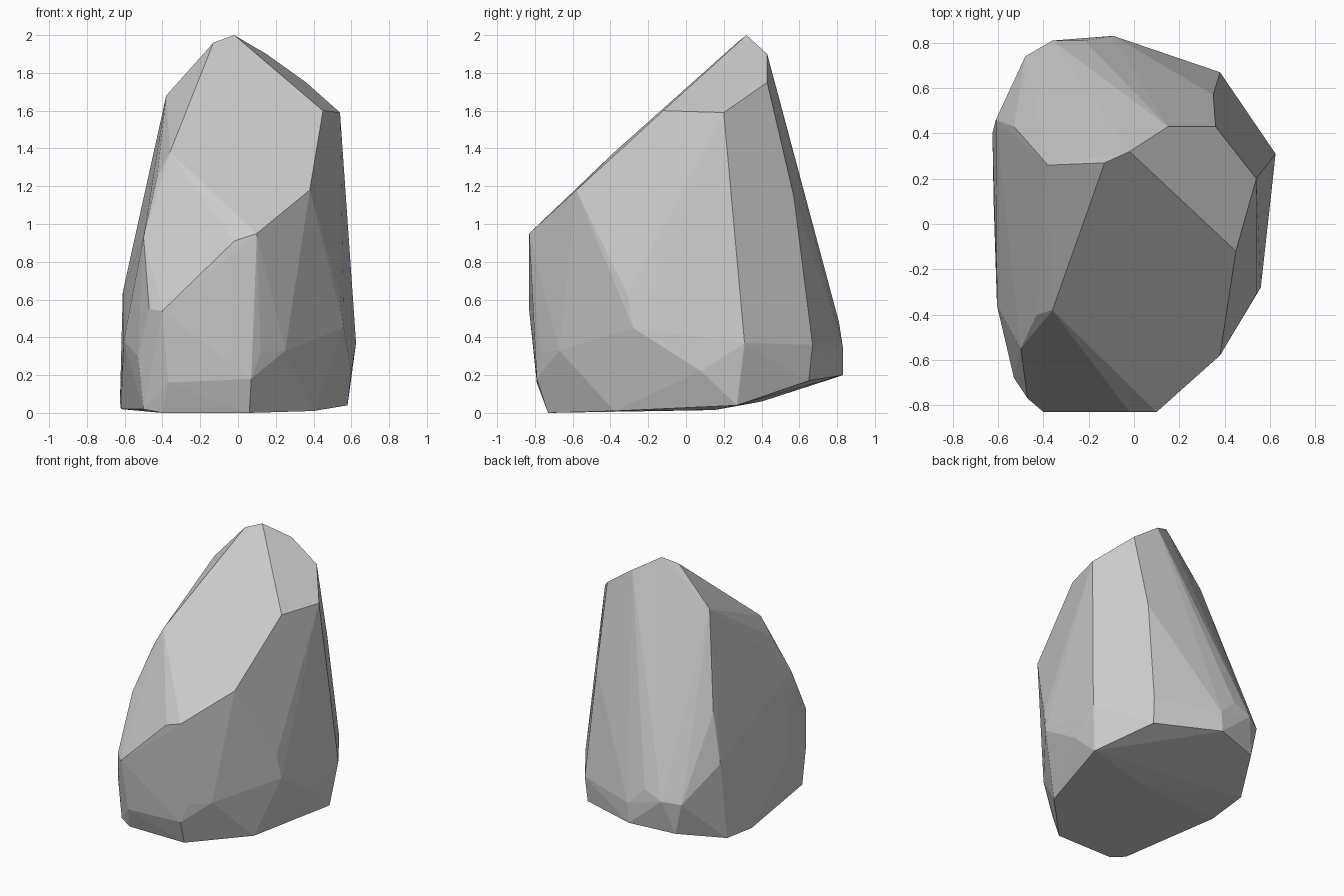
import bpy, bmesh, math

# Corners of the faceted boulder, grouped by height
summit = [(-.02, .32, 2), (-.13, .27, 1.96), (.15, .43, 1.9), (.36, .43, 1.75),
          (-.38, .26, 1.68), (.54, .2, 1.59), (.45, -.12, 1.6)]
shoulder = [(-.36, -.38, 1.38), (-.43, -.4, 1.24), (.38, -.58, 1.18), (.35, .57, 1.15),
            (.1, -.83, .95), (-.02, -.83, .91), (-.5, -.55, .93), (-.53, .43, 1.0)]
waist = [(-.61, .46, .64), (.6, .27, .73), (.54, -.31, .63), (-.4, -.83, .54),
         (-.47, -.77, .55), (.56, -.28, .45), (-.22, .81, .48), (-.36, .81, .42),
         (-.48, .74, .4)]
skirt = [(.625, .31, .37), (.38, .67, .36), (-.09, .83, .35), (-.605, -.36, .38),
         (.12, -.77, .32), (.25, -.67, .33), (.6, .08, .22), (-.53, -.68, .3),
         (.07, -.79, .18), (-.37, -.79, .16)]
base = [(-.1, .83, .2), (-.43, .74, .17), (.37, .65, .17), (-.625, .4, .06),
        (.58, .27, .04), (-.62, .1, .02), (-.5, -.68, .02), (-.4, -.73, 0),
        (.06, -.73, 0), (.4, -.38, .01), (0, .15, .015)]

# Wrap the corners in a convex skin and merge nearly flat facets
bm = bmesh.new()
for co in summit + shoulder + waist + skirt + base:
    bm.verts.new(co)
hull = bmesh.ops.convex_hull(bm, input=bm.verts[:])
loose = {v for v in hull["geom_interior"] + hull["geom_unused"]
         if isinstance(v, bmesh.types.BMVert)}
bmesh.ops.delete(bm, geom=list(loose), context='VERTS')
bmesh.ops.dissolve_limit(bm, angle_limit=math.radians(2),
                         verts=bm.verts[:], edges=bm.edges[:])
bmesh.ops.recalc_face_normals(bm, faces=bm.faces[:])

mesh = bpy.data.meshes.new("boulder")
bm.to_mesh(mesh)
bm.free()
boulder = bpy.data.objects.new("boulder", mesh)
bpy.context.collection.objects.link(boulder)
